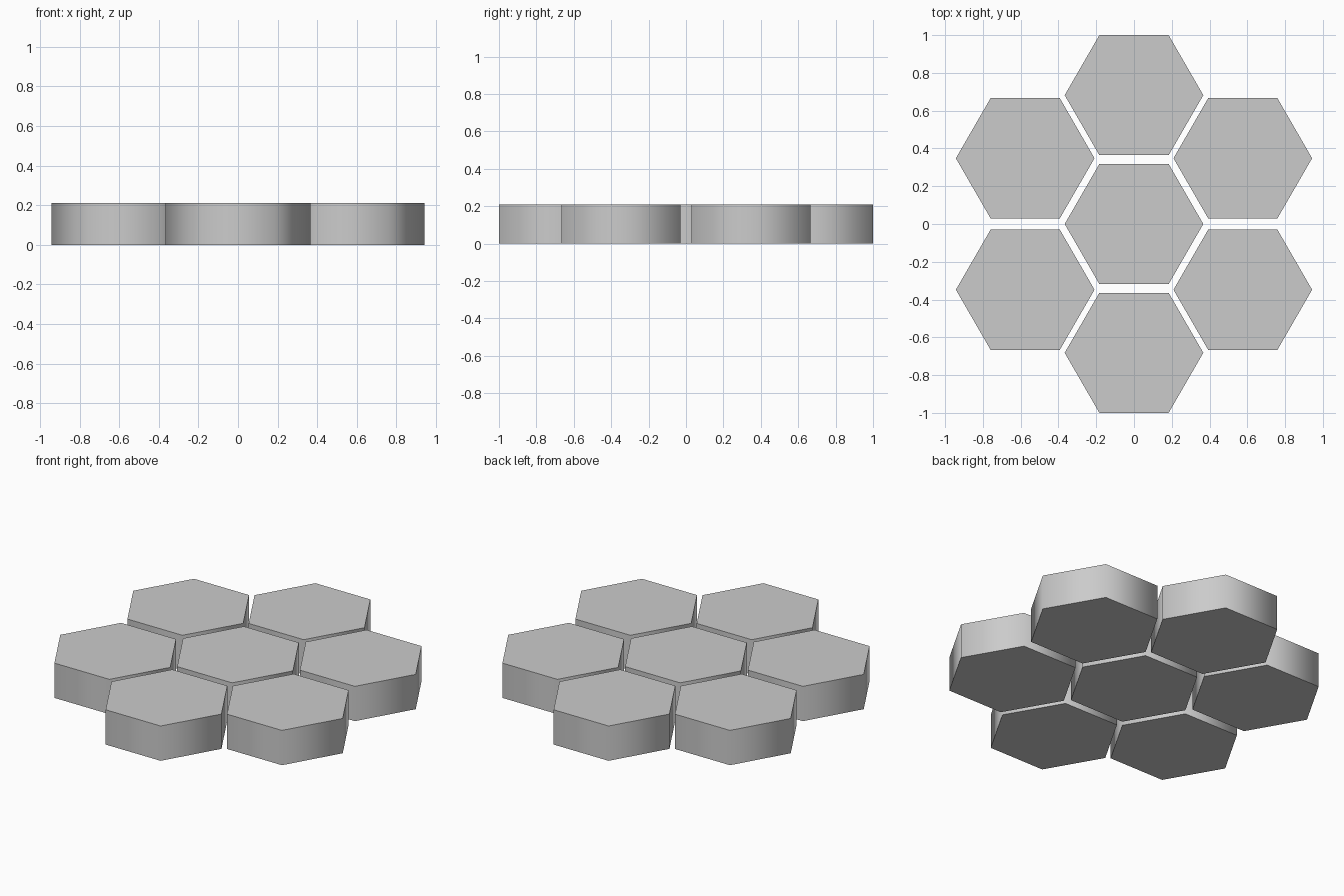
import bpy
from math import radians

if "Cube" in bpy.data.objects:
    bpy.data.objects.remove(bpy.data.objects["Cube"])

RADIUS = 0.367   # centre to corner
HEIGHT = 0.21


def hex_tile(name, x, y):
    # Hexagonal prism with corners pointing along x
    bpy.ops.mesh.primitive_cylinder_add(
        vertices=6, radius=RADIUS, depth=HEIGHT,
        location=(x, y, HEIGHT / 2), rotation=(0, 0, radians(30)))
    tile = bpy.context.object
    tile.name = name
    # Sides blend smoothly, rims stay sharp
    bpy.ops.object.shade_smooth_by_angle(angle=radians(75))
    return tile


# Centre column of tiles
hex_tile("centre_tile", 0, 0)
for side, sy in (("back", 1), ("front", -1)):
    hex_tile(f"{side}_tile", 0, sy * 0.682)
    # Outer tiles, mirrored left and right
    for hand, sx in (("right", 1), ("left", -1)):
        hex_tile(f"{side}_{hand}_tile", sx * 0.576, sy * 0.348)
